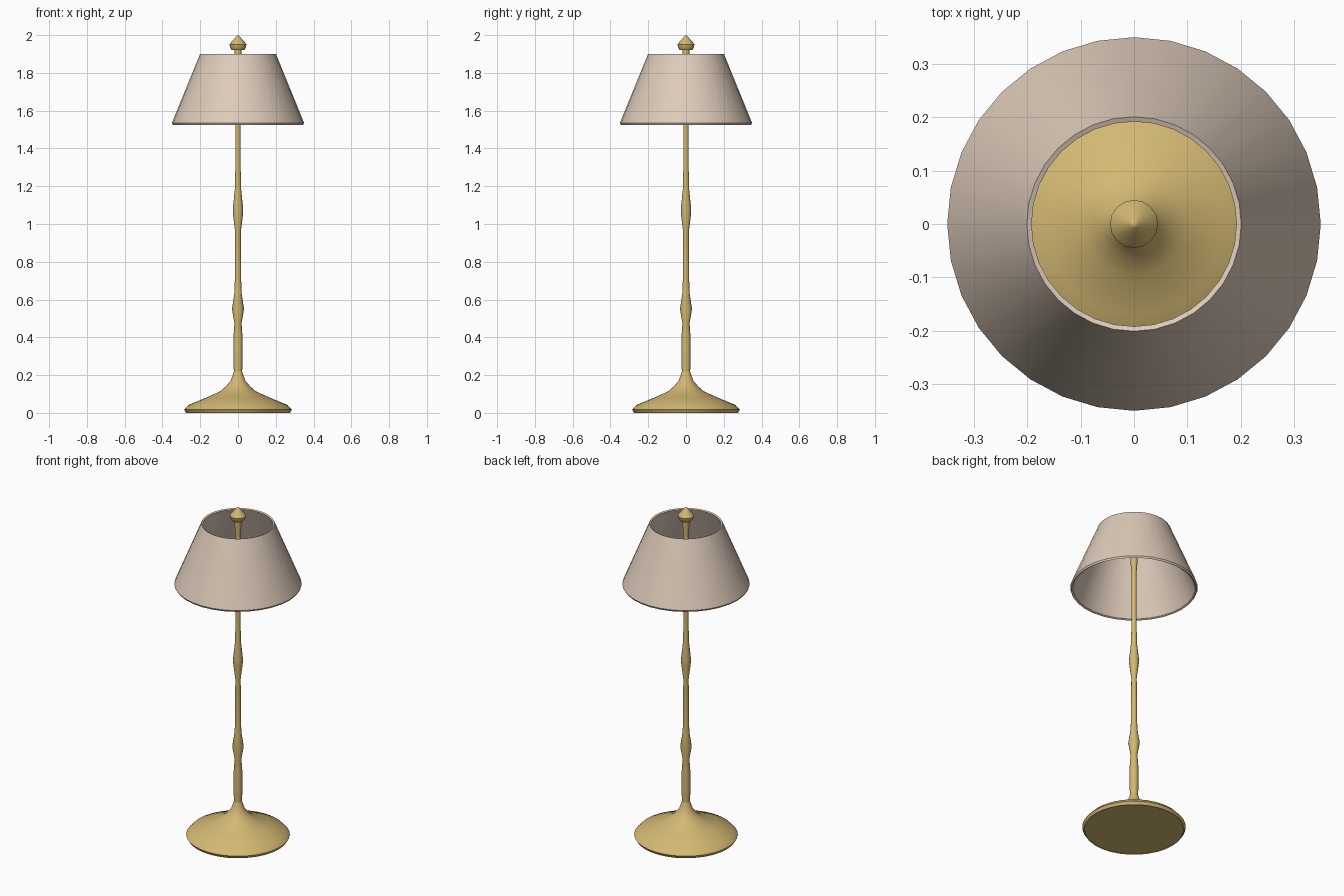
import bpy, bmesh, math

if "Cube" in bpy.data.objects:
    bpy.data.objects.remove(bpy.data.objects["Cube"])


def material(name, rgb):
    m = bpy.data.materials.new(name)
    m.diffuse_color = (*rgb, 1)
    m.use_nodes = True
    m.node_tree.nodes["Principled BSDF"].inputs["Base Color"].default_value = m.diffuse_color
    return m


def lathe(name, profile, mat, sides, closed=False):
    """Spin an (r, z) profile around z; r = 0 makes a pole."""
    bm = bmesh.new()
    rings = []
    for r, z in profile:
        if r == 0:
            rings.append([bm.verts.new((0, 0, z))] * sides)
        else:
            angles = [2 * math.pi * i / sides for i in range(sides)]
            rings.append([bm.verts.new((r * math.cos(a), r * math.sin(a), z)) for a in angles])
    pairs = list(zip(rings, rings[1:]))
    if closed:
        pairs.append((rings[-1], rings[0]))
    for low, high in pairs:
        for i in range(sides):
            j = (i + 1) % sides
            bm.faces.new(list(dict.fromkeys((low[i], low[j], high[j], high[i]))))
    bmesh.ops.recalc_face_normals(bm, faces=bm.faces)
    mesh = bpy.data.meshes.new(name)
    bm.to_mesh(mesh)
    bm.free()
    mesh.materials.append(mat)
    ob = bpy.data.objects.new(name, mesh)
    bpy.context.collection.objects.link(ob)
    bpy.ops.object.select_all(action='DESELECT')
    ob.select_set(True)
    bpy.context.view_layer.objects.active = ob
    bpy.ops.object.shade_smooth_by_angle(angle=math.radians(35))
    return ob


brass = material("brass", (0.65, 0.48, 0.17))
fabric = material("beige fabric", (0.73, 0.60, 0.49))

# Flared foot
lathe("base", [(0, 0.004), (0.272, 0.004), (0.275, 0), (0.285, 0.017), (0.262, 0.042),
               (0.17, 0.08), (0.095, 0.114), (0.065, 0.14), (0.04, 0.168),
               (0.03, 0.195), (0.02, 0.225), (0, 0.225)], brass, 32)

# Turned stem with two swellings and a flared socket at the top
lathe("stem", [(0, 0.2), (0.021, 0.2), (0.024, 0.26), (0.024, 0.40), (0.019, 0.475),
               (0.032, 0.55), (0.019, 0.635), (0.017, 0.70), (0.015, 0.96),
               (0.027, 1.055), (0.027, 1.085), (0.017, 1.18), (0.014, 1.30),
               (0.014, 1.63), (0.019, 1.69), (0.019, 1.74), (0.015, 1.80),
               (0.015, 1.84), (0.019, 1.89), (0.019, 1.93), (0, 1.93)], brass, 16)

# Pointed knob
lathe("finial", [(0, 1.922), (0.034, 1.922), (0.042, 1.936), (0.045, 1.95),
                 (0.038, 1.96), (0.02, 1.98), (0.008, 1.995), (0, 2.0)], brass, 16)

# Hollow tapered shade with thin walls
lathe("shade", [(0.345, 1.525), (0.35, 1.535), (0.201, 1.90), (0.192, 1.896),
                (0.336, 1.53)], fabric, 32, closed=True)
